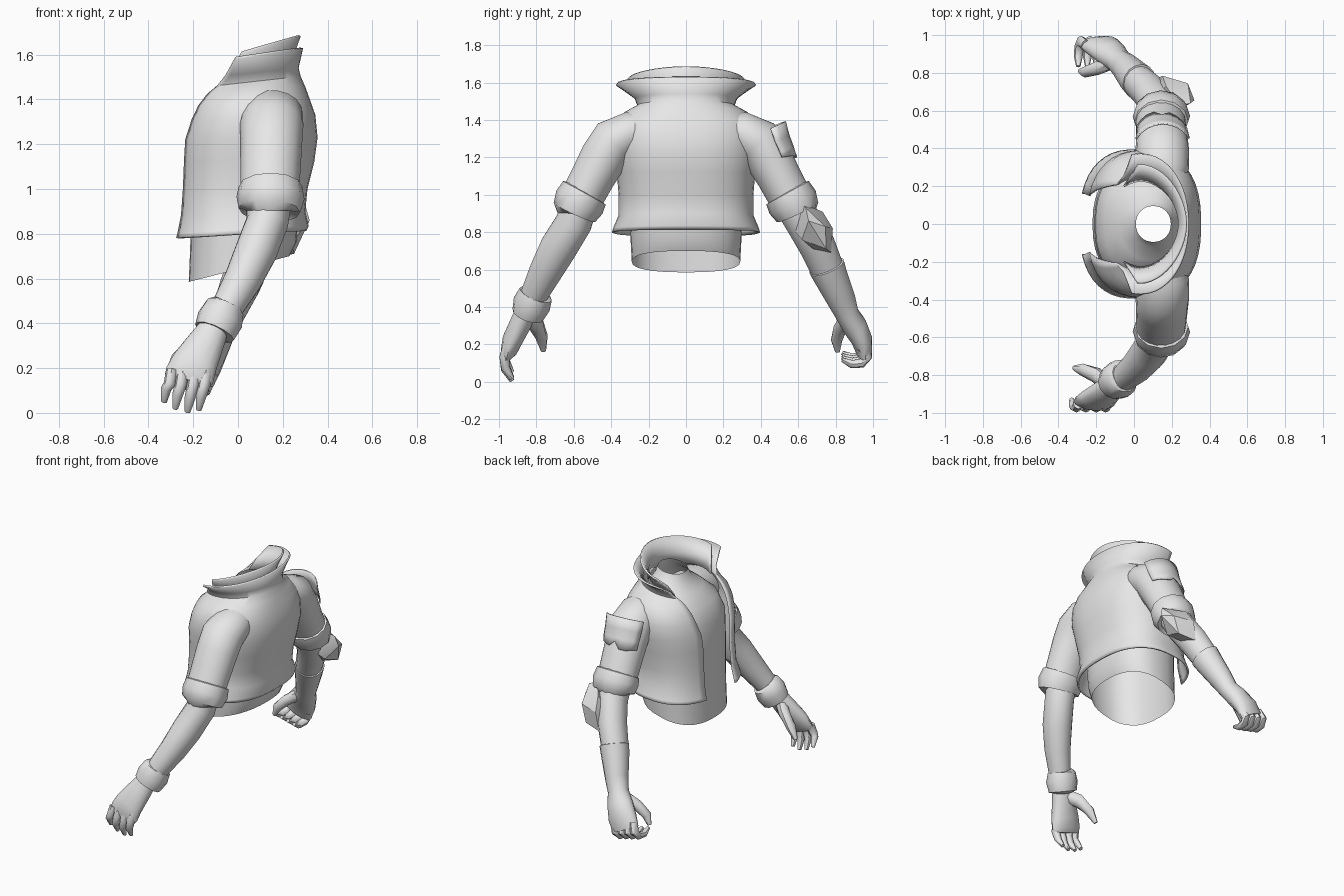
import bpy, bmesh, math
from mathutils import Vector

grey = bpy.data.materials.new("cloth_grey")
grey.diffuse_color = (0.8, 0.8, 0.8, 1)


def finish(name, bm, angle=40, thick=0):
    bmesh.ops.recalc_face_normals(bm, faces=bm.faces)
    me = bpy.data.meshes.new(name)
    bm.to_mesh(me)
    bm.free()
    ob = bpy.data.objects.new(name, me)
    bpy.context.collection.objects.link(ob)
    me.materials.append(grey)
    bpy.ops.object.select_all(action='DESELECT')
    ob.select_set(True)
    bpy.context.view_layer.objects.active = ob
    bpy.ops.object.shade_smooth_by_angle(angle=math.radians(angle))
    if thick:
        m = ob.modifiers.new("thickness", 'SOLIDIFY')
        m.thickness, m.offset = thick, 0
    return ob


def skin(bm, rings, closed):
    """Join neighbouring rings with quads."""
    rows = [[bm.verts.new(p) for p in r] for r in rings]
    n = len(rows[0])
    for a, b in zip(rows, rows[1:]):
        for i in range(n if closed else n - 1):
            j = (i + 1) % n
            bm.faces.new((a[i], a[j], b[j], b[i]))
    return rows


def garment(name, rings, power=0.85, top_power=None, n=32, thick=0.0, angle=40):
    """Loft rings (z front, z back, x front, x back, half width, half gap)."""
    bm = bmesh.new()
    out = []
    closed = rings[0][5] == 0
    for zf, zb, xf, xb, hw, gap in rings:
        p = top_power if top_power and zf > 1.4 else power
        cx, a = (xf + xb) / 2, (xb - xf) / 2
        t0 = math.asin(min(1, (gap / hw) ** (1 / p)))
        x0 = cx - a * math.cos(t0) ** p
        ring = []
        for i in range(n):
            t = t0 + (2 * math.pi - 2 * t0) * i / (n if closed else n - 1)
            c, s = math.cos(t), math.sin(t)
            x = cx - a * math.copysign(abs(c) ** p, c)
            y = hw * math.copysign(abs(s) ** p, s)
            ring.append((x, y, zf + (zb - zf) * (x - x0) / (xb - x0)))
        out.append(ring)
    skin(bm, out, closed)
    return finish(name, bm, angle, thick)


def tube(name, secs, n=14, arc=None, angle=45, thick=0):
    """Tube through (point, radius along x, other radius); arc gives an open shell."""
    bm = bmesh.new()
    pts = [Vector(s[0]) for s in secs]
    rings = []
    for i, (p, r1, r2) in enumerate(secs):
        t = (pts[min(i + 1, len(pts) - 1)] - pts[max(i - 1, 0)]).normalized()
        u = Vector((1, 0, 0))
        u = (u - t * u.dot(t)).normalized()
        v = t.cross(u)
        a0, a1 = arc if arc else (0, 2 * math.pi)
        steps = n - 1 if arc else n
        rings.append([pts[i] + u * r1 * math.cos(a0 + (a1 - a0) * k / steps)
                      + v * r2 * math.sin(a0 + (a1 - a0) * k / steps) for k in range(n)])
    rows = skin(bm, rings, not arc)
    if not arc:
        bm.faces.new(rows[0])
        bm.faces.new(rows[-1])
    return finish(name, bm, angle, thick)


# Undershirt with open hem and neck
garment("undershirt", [
    (0.585, 0.70, -0.22, 0.23, 0.29, 0), (0.70, 0.76, -0.215, 0.26, 0.295, 0),
    (0.85, 0.88, -0.21, 0.27, 0.30, 0), (1.05, 1.05, -0.21, 0.27, 0.30, 0),
    (1.25, 1.28, -0.205, 0.29, 0.30, 0), (1.36, 1.39, -0.155, 0.27, 0.265, 0),
    (1.43, 1.47, -0.08, 0.24, 0.19, 0), (1.49, 1.52, -0.01, 0.21, 0.12, 0),
    (1.54, 1.57, 0.01, 0.195, 0.095, 0)], power=0.82, top_power=0.95)

# Open jacket with flared collar
garment("jacket", [
    (0.78, 0.815, -0.285, 0.30, 0.39, 0.16), (0.80, 0.835, -0.28, 0.31, 0.385, 0.16),
    (0.88, 0.90, -0.265, 0.295, 0.355, 0.155), (1.00, 1.00, -0.255, 0.305, 0.355, 0.15),
    (1.12, 1.12, -0.25, 0.335, 0.365, 0.15), (1.22, 1.23, -0.245, 0.35, 0.385, 0.16),
    (1.31, 1.33, -0.22, 0.34, 0.385, 0.18), (1.37, 1.40, -0.195, 0.315, 0.365, 0.19),
    (1.42, 1.455, -0.18, 0.295, 0.325, 0.20), (1.46, 1.50, -0.18, 0.275, 0.255, 0.21),
    (1.51, 1.54, -0.19, 0.265, 0.27, 0.25), (1.585, 1.63, -0.225, 0.285, 0.37, 0.366)],
    power=0.82, top_power=0.95, n=40, thick=0.012)

# Second collar layer standing inside the first
garment("inner_collar", [
    (1.47, 1.51, -0.17, 0.245, 0.23, 0.20), (1.54, 1.585, -0.19, 0.24, 0.25, 0.24),
    (1.61, 1.685, -0.20, 0.275, 0.312, 0.31)], power=1.1, n=28, thick=0.012)

# Sleeves and rolled cuffs
for s, side in ((-1, "left"), (1, "right")):
    tube(side + "_sleeve", [
        ((0.15, s * 0.17, 1.36), 0.09, 0.08), ((0.155, s * 0.29, 1.335), 0.135, 0.112),
        ((0.15, s * 0.385, 1.285), 0.142, 0.13), ((0.148, s * 0.44, 1.20), 0.138, 0.128),
        ((0.145, s * 0.495, 1.10), 0.135, 0.12), ((0.14, s * 0.575, 0.95), 0.13, 0.115)], n=18)
    tube(side + "_rolled_cuff", [
        ((0.145, s * 0.54, 1.015), 0.125, 0.11), ((0.145, s * 0.543, 1.01), 0.142, 0.13),
        ((0.145, s * 0.57, 0.96), 0.152, 0.138), ((0.14, s * 0.597, 0.905), 0.138, 0.122),
        ((0.14, s * 0.597, 0.903), 0.10, 0.09)], n=12)

# Left forearm, wristband and hand
tube("left_forearm", [
    ((0.14, -0.57, 0.95), 0.10, 0.10), ((0.13, -0.60, 0.85), 0.095, 0.10),
    ((0.08, -0.68, 0.72), 0.095, 0.102), ((0.02, -0.75, 0.59), 0.085, 0.09),
    ((-0.06, -0.82, 0.45), 0.07, 0.072), ((-0.10, -0.85, 0.38), 0.065, 0.06)])
tube("left_wristband", [
    ((-0.055, -0.80, 0.475), 0.07, 0.07), ((-0.06, -0.803, 0.468), 0.09, 0.092),
    ((-0.08, -0.825, 0.415), 0.104, 0.102), ((-0.105, -0.845, 0.36), 0.094, 0.088),
    ((-0.108, -0.848, 0.355), 0.06, 0.06)], n=12)
tube("left_palm", [
    ((-0.10, -0.85, 0.39), 0.065, 0.058), ((-0.14, -0.88, 0.32), 0.082, 0.06),
    ((-0.19, -0.925, 0.23), 0.102, 0.056), ((-0.215, -0.945, 0.17), 0.11, 0.045),
    ((-0.225, -0.955, 0.14), 0.10, 0.028)])
for i, (kx, tz) in enumerate([(-0.295, 0.05), (-0.245, 0.02), (-0.19, 0.005), (-0.14, 0.015)]):
    tube(f"left_finger_{i + 1}", [
        ((kx, -0.95, 0.19), 0.027, 0.03), ((kx - 0.01, -0.97, 0.13), 0.027, 0.028),
        ((kx - 0.025, -0.965, tz + 0.06), 0.024, 0.024), ((kx - 0.035, -0.93, tz), 0.013, 0.013)], n=8)
tube("left_thumb", [
    ((-0.13, -0.86, 0.34), 0.04, 0.05), ((-0.20, -0.80, 0.305), 0.038, 0.045),
    ((-0.27, -0.772, 0.24), 0.032, 0.034), ((-0.315, -0.762, 0.165), 0.014, 0.014)], n=8)

# Right forearm, glove and curled hand
tube("right_forearm", [
    ((0.14, 0.57, 0.95), 0.10, 0.10), ((0.13, 0.63, 0.85), 0.10, 0.10),
    ((0.08, 0.70, 0.73), 0.092, 0.10), ((0.01, 0.765, 0.58), 0.085, 0.09)])
tube("right_glove", [
    ((0.03, 0.75, 0.62), 0.08, 0.08), ((0.028, 0.752, 0.615), 0.093, 0.10),
    ((0.005, 0.775, 0.56), 0.09, 0.092), ((-0.045, 0.83, 0.44), 0.075, 0.078),
    ((-0.08, 0.862, 0.36), 0.068, 0.064), ((-0.12, 0.90, 0.30), 0.085, 0.068),
    ((-0.165, 0.938, 0.23), 0.10, 0.058), ((-0.20, 0.952, 0.16), 0.10, 0.042)])
for i in range(4):
    x, z = -0.275 + 0.048 * i, 0.20 - 0.012 * i
    tube(f"right_finger_{i + 1}", [
        ((x + 0.02, 0.945, z + 0.02), 0.027, 0.032), ((x - 0.005, 0.968, z - 0.035), 0.027, 0.028),
        ((x - 0.015, 0.94, z - 0.065), 0.026, 0.025), ((x - 0.02, 0.885, z - 0.07), 0.023, 0.022),
        ((x - 0.02, 0.835, z - 0.045), 0.012, 0.012)], n=8)
tube("right_thumb", [
    ((-0.12, 0.86, 0.33), 0.038, 0.045), ((-0.20, 0.822, 0.28), 0.036, 0.036),
    ((-0.26, 0.805, 0.22), 0.03, 0.03), ((-0.285, 0.81, 0.16), 0.013, 0.013)], n=8)

# Torn patch wrapped over the outer side of the right shoulder
patch = tube("shoulder_patch", [
    ((0.152, 0.385, 1.33), 0.158, 0.158), ((0.15, 0.415, 1.26), 0.152, 0.147),
    ((0.148, 0.445, 1.20), 0.148, 0.14), ((0.146, 0.475, 1.14), 0.145, 0.136)],
    n=9, arc=(1.15 * math.pi, 1.85 * math.pi), thick=0.008)
for v in patch.data.vertices:  # slanted, notched lower edge
    if v.index >= 27:
        k = (0.02, 0.01, 0, 0, 0.045, 0.01, 0.02, 0.03, 0.04)[v.index - 27]
        v.co += Vector((0, -0.45, 0.9)) * k

# Faceted elbow pad
bm = bmesh.new()
for p in [(0.21, 0.585, 0.80), (0.24, 0.625, 0.95), (0.17, 0.73, 0.91), (0.15, 0.785, 0.82),
          (0.13, 0.775, 0.69), (0.18, 0.68, 0.71), (0.32, 0.655, 0.86), (0.285, 0.745, 0.83),
          (0.30, 0.64, 0.93), (0.25, 0.75, 0.71), (0.12, 0.68, 0.82), (0.24, 0.62, 0.76)]:
    bm.verts.new(p)
bmesh.ops.convex_hull(bm, input=bm.verts)
finish("elbow_pad", bm, 30)
